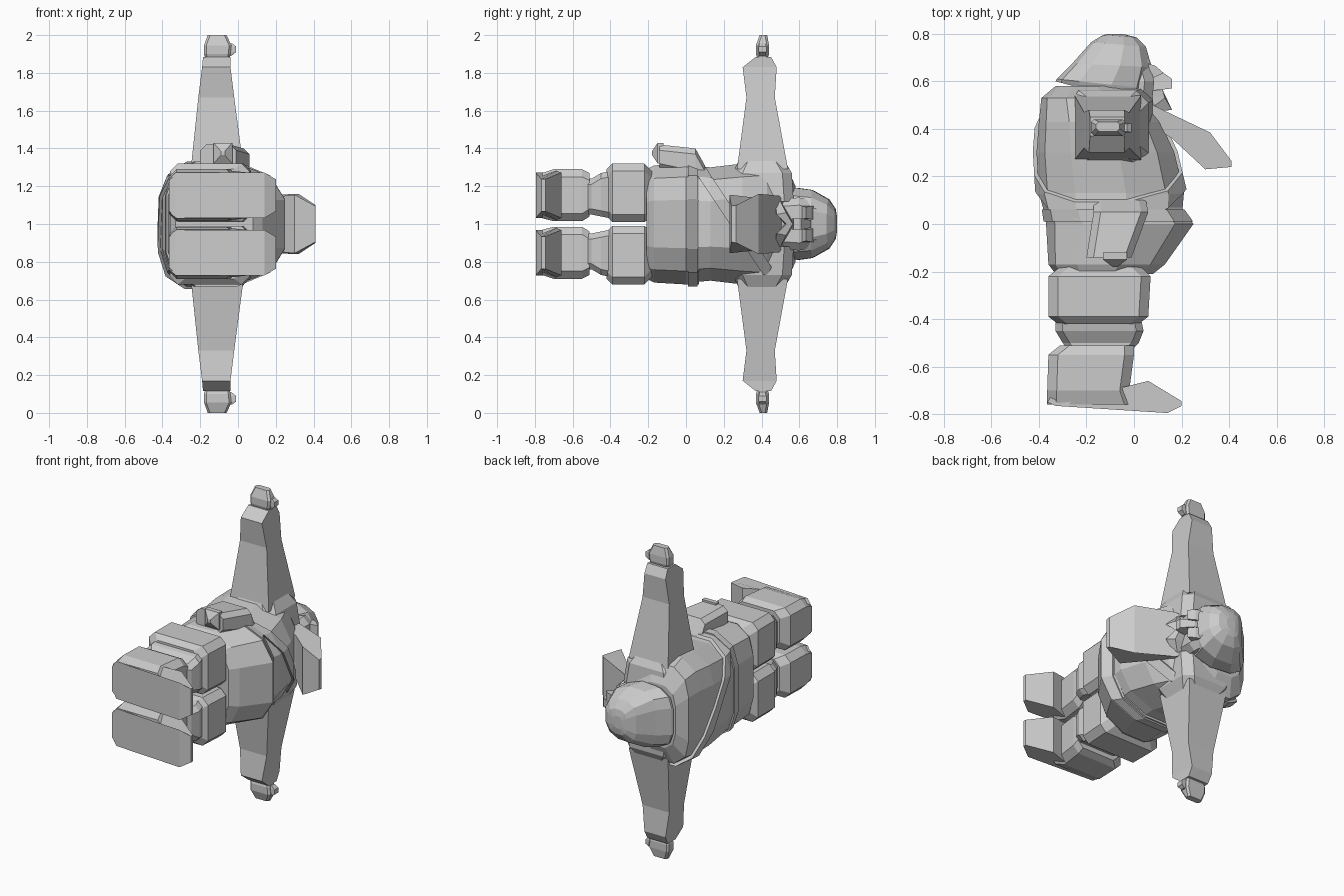
import bpy, bmesh
from mathutils import Vector

if "Cube" in bpy.data.objects:
    bpy.data.objects.remove(bpy.data.objects["Cube"])

clay = bpy.data.materials.new("plain grey")
clay.use_nodes = True
GREY = (0.6, 0.6, 0.6, 1)
clay.diffuse_color = GREY
clay.node_tree.nodes["Principled BSDF"].inputs["Base Color"].default_value = GREY


def finish(name, bm):
    bmesh.ops.recalc_face_normals(bm, faces=bm.faces)
    mesh = bpy.data.meshes.new(name)
    bm.to_mesh(mesh)
    bm.free()
    mesh.materials.append(clay)
    obj = bpy.data.objects.new(name, mesh)
    bpy.context.collection.objects.link(obj)
    return obj


def loft(name, rings, flip=False):
    """Skin a list of equal rings; flip mirrors across the body's middle plane z = 1."""
    bm = bmesh.new()
    loops = [[bm.verts.new((x, y, 2 - z if flip else z)) for x, y, z in r] for r in rings]
    n = len(loops[0])
    for a, b in zip(loops, loops[1:]):
        for i in range(n):
            j = (i + 1) % n
            bm.faces.new((a[i], a[j], b[j], b[i]))
    bm.faces.new(loops[0])
    bm.faces.new(loops[-1])
    return finish(name, bm)


def rect(u0, u1, v0, v1, c):
    """Rectangle with cut corners."""
    if c == 0:
        return [(u0, v0), (u1, v0), (u1, v1), (u0, v1)]
    return [(u0 + c, v0), (u1 - c, v0), (u1, v0 + c), (u1, v1 - c),
            (u1 - c, v1), (u0 + c, v1), (u0, v1 - c), (u0, v0 + c)]


def along_y(rows, c):
    return [[(x, y, z) for x, z in rect(x0, x1, z0, z1, c)] for y, x0, x1, z0, z1 in rows]


def along_z(rows, c):
    return [[(x, y, z) for x, y in rect(x0, x1, y0, y1, c)] for z, x0, x1, y0, y1 in rows]


def slab(name, points, zc=1.0, flip=False):
    """Side profile given as (x, y, half width), thickened around z = zc."""
    return loft(name, [[(x, y, zc + s * h) for x, y, h in points] for s in (-1, 1)], flip)


HALF = [(1, .4), (.75, .78), (.2, 1), (-.5, 1), (-.88, .8), (-1, .45)]
ROUND = HALF + [(a, -b) for a, b in reversed(HALF)]


def body_ring(y, x0, x1, h):
    return [((x0 + x1) / 2 + a * (x1 - x0) / 2, y, 1 + b * h) for a, b in ROUND]


# Torso and hips
torso = loft("torso", [body_ring(*r) for r in (
    (.02, -.37, .2, .31), (.13, -.4, .21, .3), (.3, -.41, .17, .32),
    (.43, -.4, .11, .33), (.53, -.39, .03, .31), (.58, -.33, -.03, .2))])
hips = loft("hips", [body_ring(*r) for r in (
    (-.21, -.33, .08, .29), (-.17, -.36, .13, .31),
    (0, -.37, .25, .32), (.07, -.38, .2, .32))])


def band(name, source, middle, normal, half, grow):
    """Slightly larger slice of a body part, used for straps and belts."""
    bm = bmesh.new()
    bm.from_mesh(source.data)
    centre = Vector((-.1, .2, 1))
    for v in bm.verts:
        v.co = centre + (v.co - centre) * grow
    n = Vector(normal).normalized()
    for s in (-1, 1):
        cut = bmesh.ops.bisect_plane(bm, geom=bm.verts[:] + bm.edges[:] + bm.faces[:],
                                     plane_co=Vector(middle) + n * s * half,
                                     plane_no=n * s, clear_outer=True)
        rim = [e for e in cut["geom_cut"] if isinstance(e, bmesh.types.BMEdge)]
        bmesh.ops.contextual_create(bm, geom=rim)
    finish(name, bm)


band("shoulder_strap", torso, (0, .3, .95), (0, .83, .55), .03, 1.05)
band("belt", hips, (0, .035, 1), (0, 1, 0), .025, 1.03)

# Pouch with its end knob, on one hip only
loft("hip_pouch", along_y([(.1, -.17, .05, 1.25, 1.31), (.05, -.17, .06, 1.25, 1.4),
                           (-.14, -.2, -.01, 1.29, 1.42)], .03))
loft("pouch_knob", along_y([(-.12, -.13, -.03, 1.32, 1.43), (-.15, -.13, -.03, 1.32, 1.43),
                            (-.18, -.09, -.07, 1.365, 1.385)], 0))

# Limbs, one per side
for side, flip in (("left", False), ("right", True)):
    loft(side + "_thigh", along_y([
        (-.18, -.31, .03, 1.04, 1.28), (-.22, -.36, .07, 1.01, 1.32),
        (-.39, -.36, .06, 1.01, 1.32), (-.42, -.32, .02, 1.04, 1.29)], .04), flip)
    loft(side + "_knee", along_y([
        (-.4, -.33, .03, 1.03, 1.28), (-.45, -.33, .04, 1.04, 1.27),
        (-.5, -.3, .02, 1.05, 1.24), (-.53, -.28, -.01, 1.05, 1.24)], .03), flip)
    loft(side + "_boot", along_y([
        (-.51, -.31, 0, 1.04, 1.27), (-.55, -.36, 0, 1.015, 1.29),
        (-.7, -.365, -.02, 1.015, 1.29), (-.76, -.365, 0, 1.03, 1.27)], .04), flip)
    slab(side + "_foot", [
        (-.365, -.75, .09), (-.33, -.765, .12), (.14, -.795, .12), (.2, -.765, .085),
        (.2, -.745, .085), (.06, -.66, .12), (-.04, -.685, .13), (-.33, -.7, .12)],
        1.152, flip)
    loft(side + "_shoulder", along_z([
        (1.12, -.3, .08, .24, .57), (1.27, -.28, .06, .25, .56),
        (1.34, -.23, .02, .28, .52)], .05), flip)
    loft(side + "_sleeve", along_z([
        (1.29, -.25, .03, .27, .54), (1.67, -.21, -.02, .32, .47),
        (1.83, -.19, -.04, .3, .48), (1.885, -.185, -.04, .37, .45)], 0), flip)
    loft(side + "_hand", along_z([
        (1.87, -.17, -.045, .38, .43), (1.9, -.18, -.04, .37, .44),
        (1.945, -.18, -.035, .37, .44), (2, -.16, -.06, .39, .43)], .012), flip)
    loft(side + "_thumb", along_z([
        (1.89, -.06, -.035, .39, .42), (1.91, -.06, -.01, .385, .425),
        (1.94, -.06, -.01, .385, .425), (1.955, -.06, -.03, .39, .42)], 0), flip)
    # Half of the moustache, sloping down from under the nose
    loft(side + "_moustache", [
        [(.06, .575, 1), (.12, .565, 1), (.13, .53, 1), (.06, .52, 1)],
        [(.06, .54, 1.06), (.13, .53, 1.06), (.16, .48, 1.05), (.06, .47, 1.06)],
        [(.06, .5, 1.12), (.09, .5, 1.12), (.1, .475, 1.11), (.06, .47, 1.12)]], flip)
    slab(side + "_brow", [(.06, .675, .035), (.09, .665, .035),
                          (.125, .635, .03), (.07, .61, .035)], 1.06, flip)

# Head, hood and beard
loft("head", along_y([(.46, -.24, .07, .87, 1.13), (.6, -.25, .085, .86, 1.14),
                      (.69, -.2, .06, .88, 1.12)], .04))


def hood_ring(x0, x1, h, back, front):
    ring = body_ring(0, x0, x1, h)
    return [(x, back + (front - back) * (x - x0) / (x1 - x0), z) for x, y, z in ring]


loft("hood", [hood_ring(*r) for r in (
    (-.33, .05, .175, .6, .5), (-.325, .06, .19, .61, .57), (-.26, .075, .18, .675, .66),
    (-.18, .05, .13, .765, .745), (-.13, .01, .08, .795, .785), (-.1, -.04, .04, .8, .798))])
slab("nose", [(.06, .665, .02), (.09, .66, .02), (.16, .61, .03), (.16, .57, .03),
              (.07, .56, .03)])
slab("beard", [(.03, .53, .12), (.1, .49, .15), (.32, .385, .16), (.41, .265, .1),
               (.41, .24, .095), (.3, .23, .155), (.16, .36, .14), (.05, .43, .13)])
